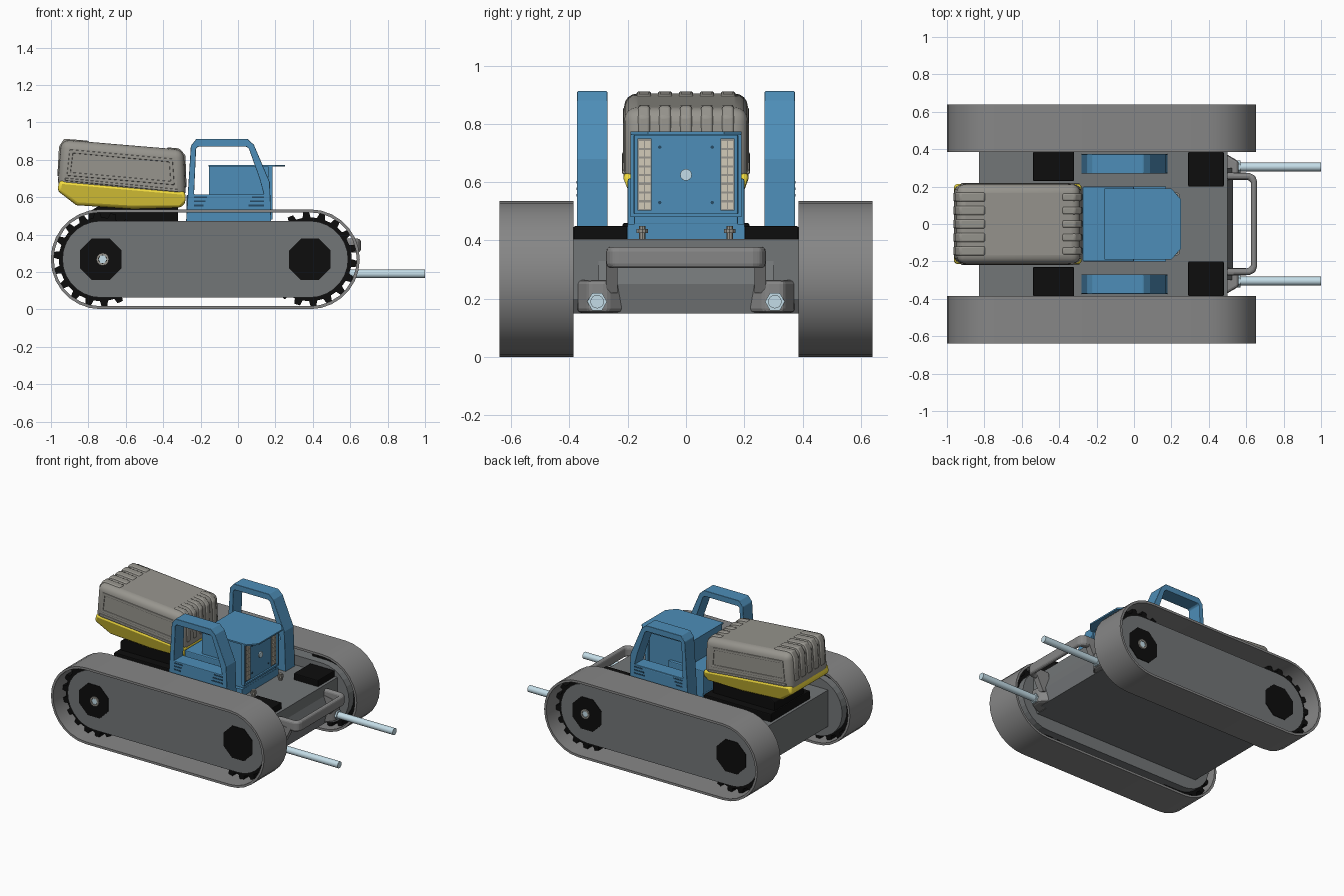
import bpy, bmesh, math

if "Cube" in bpy.data.objects:
    bpy.data.objects.remove(bpy.data.objects["Cube"])


def material(name, rgb):
    m = bpy.data.materials.new(name)
    m.diffuse_color = (*rgb, 1)
    m.use_nodes = True
    m.node_tree.nodes["Principled BSDF"].inputs["Base Color"].default_value = m.diffuse_color
    return m


BLUE = material("blue_paint", (0.075, 0.27, 0.48))
SLOT = material("dark_blue", (0.02, 0.07, 0.13))
BLACK = material("black", (0.004, 0.004, 0.004))
BELT = material("belt_grey", (0.24, 0.24, 0.24))
BODY = material("body_grey", (0.17, 0.18, 0.185))
CASE = material("case_grey", (0.31, 0.3, 0.27))
YELLOW = material("yellow", (0.9, 0.72, 0.05))
STEEL = material("pale_steel", (0.55, 0.72, 0.8))
LAMP = material("lamp_beige", (0.65, 0.6, 0.48))


def place(axis, p, t):
    return {"x": (t, p[0], p[1]), "y": (p[0], t, p[1]), "z": (p[0], p[1], t)}[axis]


def finish(name, bm, mat, bevel=0, segs=2):
    bmesh.ops.recalc_face_normals(bm, faces=bm.faces[:])
    me = bpy.data.meshes.new(name)
    bm.to_mesh(me)
    bm.free()
    ob = bpy.data.objects.new(name, me)
    bpy.context.collection.objects.link(ob)
    if mat:
        me.materials.append(mat)
    if bevel:
        mod = ob.modifiers.new("Bevel", "BEVEL")
        mod.width, mod.segments, mod.limit_method = bevel, segs, "ANGLE"
        mod.angle_limit = math.radians(35)
    return ob


def smooth(ob):
    bpy.ops.object.select_all(action="DESELECT")
    ob.select_set(True)
    bpy.context.view_layer.objects.active = ob
    bpy.ops.object.shade_smooth_by_angle(angle=math.radians(35))


def prism(name, pts, axis, a, b, mat=None, bevel=0, segs=2):
    """Extrude a closed profile along an axis from a to b."""
    bm = bmesh.new()
    lo = [bm.verts.new(place(axis, p, a)) for p in pts]
    hi = [bm.verts.new(place(axis, p, b)) for p in pts]
    bm.faces.new(lo)
    bm.faces.new(hi)
    for i in range(len(pts)):
        j = (i + 1) % len(pts)
        bm.faces.new((lo[i], lo[j], hi[j], hi[i]))
    return finish(name, bm, mat, bevel, segs)


def ring(name, outer, inner, axis, a, b, mat=None, bevel=0):
    """Extrude a closed profile with a matching hole."""
    bm = bmesh.new()
    loops = [[bm.verts.new(place(axis, p, t)) for p in pts]
             for pts, t in ((outer, a), (outer, b), (inner, b), (inner, a))]
    n = len(outer)
    for k in range(4):
        l, m = loops[k], loops[(k + 1) % 4]
        for i in range(n):
            j = (i + 1) % n
            bm.faces.new((l[i], l[j], m[j], m[i]))
    return finish(name, bm, mat, bevel)


def box(name, x, y, z, mat=None, bevel=0):
    return prism(name, [(x[0], y[0]), (x[1], y[0]), (x[1], y[1]), (x[0], y[1])],
                 "z", z[0], z[1], mat, bevel)


def circle(cx, cy, r, n, turn=0.0):
    return [(cx + r * math.cos(turn + 2 * math.pi * i / n),
             cy + r * math.sin(turn + 2 * math.pi * i / n)) for i in range(n)]


XB, XF, ZC = -0.734, 0.384, 0.268      # wheel centres


def stadium(r, n=14):
    pts = []
    for cx, start in ((XF, -math.pi / 2), (XB, math.pi / 2)):
        pts += [(cx + r * math.cos(start + math.pi * i / n),
                 ZC + r * math.sin(start + math.pi * i / n)) for i in range(n + 1)]
    return pts


def gear(cx, r0, r1, teeth):
    pts = []
    for i in range(teeth):
        for k, r in ((0, r0), (0.45, r0), (0.55, r1), (0.9, r1)):
            a = 2 * math.pi * (i + k) / teeth
            pts.append((cx + r * math.cos(a), ZC + r * math.sin(a)))
    return pts


# Tracks, toothed wheels and recessed side panels
for s, side in ((-1, "right"), (1, "left")):
    smooth(ring(f"track_belt_{side}", stadium(0.267), stadium(0.251), "y",
                s * 0.385, s * 0.64, BELT))
    prism(f"track_panel_{side}", stadium(0.205), "y", s * 0.387, s * 0.545, BODY)
    for cx, end in ((XB, "back"), (XF, "front")):
        prism(f"wheel_{end}_{side}", gear(cx, 0.224, 0.252, 18), "y", s * 0.44, s * 0.535, BLACK)
        prism(f"hub_{end}_{side}", circle(cx, ZC, 0.121, 8, math.pi / 8), "y",
              s * 0.52, s * 0.549, BLACK)
    cx = XB if s < 0 else XF
    ring(f"axle_ring_{side}", circle(cx + 0.01, ZC, 0.034, 12), circle(cx + 0.01, ZC, 0.022, 12),
         "y", s * 0.53, s * 0.558, CASE)
    prism(f"axle_bolt_{side}", circle(cx + 0.01, ZC, 0.022, 6), "y", s * 0.53, s * 0.555, STEEL)

# Hull with nose
prism("hull", [(-0.83, 0.15), (0.47, 0.15), (0.5, 0.2), (0.5, 0.405), (-0.83, 0.405)],
      "y", -0.388, 0.388, BODY)
prism("nose_plate", [(0.44, 0.15), (0.515, 0.15), (0.53, 0.25), (0.5, 0.33)],
      "y", -0.3, 0.3, BODY)

# Bumper bar
half = [(0.49, 0.275), (0.62, 0.272), (0.648, 0.258), (0.657, 0.23)]
inner = [(0.625, 0.22), (0.615, 0.238), (0.49, 0.238)]
u = half + [(x, -y) for x, y in reversed(half)]
u += [(x, -y) for x, y in reversed(inner)] + inner
prism("bumper_bar", u, "z", 0.305, 0.378, BELT, 0.016, 3)

for s, side in ((-1, "right"), (1, "left")):
    # Fork mounts and rods
    prism(f"fork_mount_{side}", [(0.46, s * 0.375), (0.5, s * 0.37), (0.56, s * 0.335),
          (0.56, s * 0.27), (0.5, s * 0.2), (0.46, s * 0.2)], "z", 0.152, 0.265, BELT, 0.014)
    prism(f"bumper_brace_{side}", [(0.49, 0.22), (0.55, 0.22), (0.6, 0.32), (0.49, 0.34)],
          "y", s * 0.235, s * 0.275, BELT)
    smooth(prism(f"fork_rod_{side}", circle(s * 0.305, 0.19, 0.023, 16), "x", 0.5, 1.0, STEEL))
    prism(f"fork_nut_{side}", circle(s * 0.305, 0.19, 0.034, 6), "x", 0.54, 0.57, STEEL)
    # Deck pads and bolts
    for x, y, end in (((-0.54, -0.32), 0.23, "back"), ((0.29, 0.48), 0.2, "front")):
        ys = sorted((s * y, s * 0.386))
        box(f"deck_pad_{end}_{side}", x, ys, (0.4, 0.449), BLACK, 0.006)
    prism(f"deck_bolt_{side}", circle(0.225, s * 0.15, 0.012, 10), "z", 0.4, 0.45, CASE)
    prism(f"deck_bolt_head_{side}", circle(0.225, s * 0.15, 0.02, 10), "z", 0.425, 0.44, CASE)

    # Side window frames
    outer = [(-0.282, 0.4), (-0.252, 0.875), (-0.222, 0.912), (0.05, 0.912),
             (0.085, 0.88), (0.17, 0.68), (0.18, 0.4)]
    hole = [(-0.235, 0.615), (-0.224, 0.86), (-0.214, 0.87), (0.045, 0.87),
            (0.058, 0.86), (0.115, 0.70), (0.138, 0.615)]
    ring(f"window_frame_{side}", outer, hole, "y", s * 0.27, s * 0.373, BLUE, 0.004)
    for i in range(3):
        z = 0.595 - i * 0.022
        for x0, x1 in ((-0.235, -0.165 - 0.01 * i), (0.075 - 0.01 * i, 0.14)):
            ys = sorted((s * 0.36, s * 0.375))
            box(f"window_slot_{side}", (x0, x1), ys, (z, z + 0.009), SLOT)

# Cab
box("cab_base", (-0.27, 0.172), (-0.2, 0.2), (0.4, 0.456), BLUE)
box("cab_rear_step", (-0.275, 0.0), (-0.2, 0.2), (0.45, 0.612), BLUE, 0.006)
box("cab_box", (-0.155, 0.172), (-0.178, 0.178), (0.455, 0.765), BLUE, 0.004)
prism("cab_roof", [(-0.158, -0.19), (0.2, -0.19), (0.252, -0.13), (0.252, 0.13),
                   (0.2, 0.19), (-0.158, 0.19)], "z", 0.763, 0.773, BLUE)
ring("cab_front_rim", [(-0.19, 0.48), (0.19, 0.48), (0.19, 0.772), (-0.19, 0.772)],
     [(-0.178, 0.492), (0.178, 0.492), (0.178, 0.76), (-0.178, 0.76)], "x", 0.16, 0.184, BLUE)
prism("cab_front_cap", circle(0, 0.625, 0.02, 14), "x", 0.17, 0.18, STEEL)
for s, side in ((-1, "right"), (1, "left")):
    ys = sorted((s * 0.118, s * 0.166))
    box(f"lamp_strip_{side}", (0.165, 0.178), ys, (0.502, 0.75), CASE)
    for i in range(8):
        for y in (0.131, 0.153):
            z = 0.508 + i * 0.03
            box(f"lamp_{side}", (0.17, 0.182), (s * y - 0.009, s * y + 0.009), (z, z + 0.023), LAMP)
    for z in (0.53, 0.72):
        prism("cab_front_screw", circle(s * 0.09, z, 0.006, 8), "x", 0.17, 0.176, SLOT)

# Carrier plate and pedestal under the case
box("case_plate", (-0.81, -0.29), (-0.217, 0.217), (0.4, 0.46), BLACK, 0.006)
prism("case_pedestal", [(-0.8, 0.45), (-0.32, 0.45), (-0.32, 0.555), (-0.74, 0.555), (-0.8, 0.52)],
      "y", -0.16, 0.16, BLACK, 0.006)

# Tilted case: yellow base narrowing downwards, grey lid with rounded corners
base = [(-0.955, 0.69), (-0.966, 0.635), (-0.865, 0.557), (-0.56, 0.537), (-0.3, 0.545),
        (-0.279, 0.575), (-0.282, 0.63)]
case_base = prism("case_base", base, "y", -0.215, 0.215, YELLOW, 0.022, 3)
for v in case_base.data.vertices:
    if v.co.z < 0.57:
        v.co.y *= 0.84
smooth(case_base)
lid = [(-0.966, 0.645), (-0.945, 0.908), (-0.29, 0.853), (-0.278, 0.59)]
smooth(prism("case_lid", lid, "y", -0.212, 0.212, CASE, 0.045, 4))
for s, side in ((-1, "right"), (1, "left")):
    seam = [(-0.925, 0.703), (-0.925, 0.688), (-0.32, 0.627), (-0.32, 0.642)]
    prism(f"case_lip_{side}", seam, "y", s * 0.2, s * 0.219, CASE, 0.005)
    panel = [(-0.915, 0.715), (-0.9, 0.855), (-0.35, 0.805), (-0.34, 0.665)]
    hole = [(-0.895, 0.733), (-0.882, 0.835), (-0.368, 0.788), (-0.36, 0.685)]
    ring(f"case_side_rim_{side}", panel, hole, "y", s * 0.2, s * 0.216, CASE, 0.004)

# Ribs wrapping the case ends and top
back_rib = [(-0.966, 0.71), (-0.957, 0.87), (-0.93, 0.912), (-0.8, 0.902), (-0.79, 0.88), (-0.92, 0.72)]
front_rib = [(-0.275, 0.65), (-0.281, 0.825), (-0.315, 0.861), (-0.38, 0.866), (-0.39, 0.845), (-0.32, 0.66)]
for i in range(5):
    y = (i - 2) * 0.072
    smooth(prism(f"case_back_rib_{i}", back_rib, "y", y - 0.025, y + 0.025, CASE, 0.008))
    smooth(prism(f"case_front_rib_{i}", front_rib, "y", y - 0.02, y + 0.02, CASE, 0.008))
